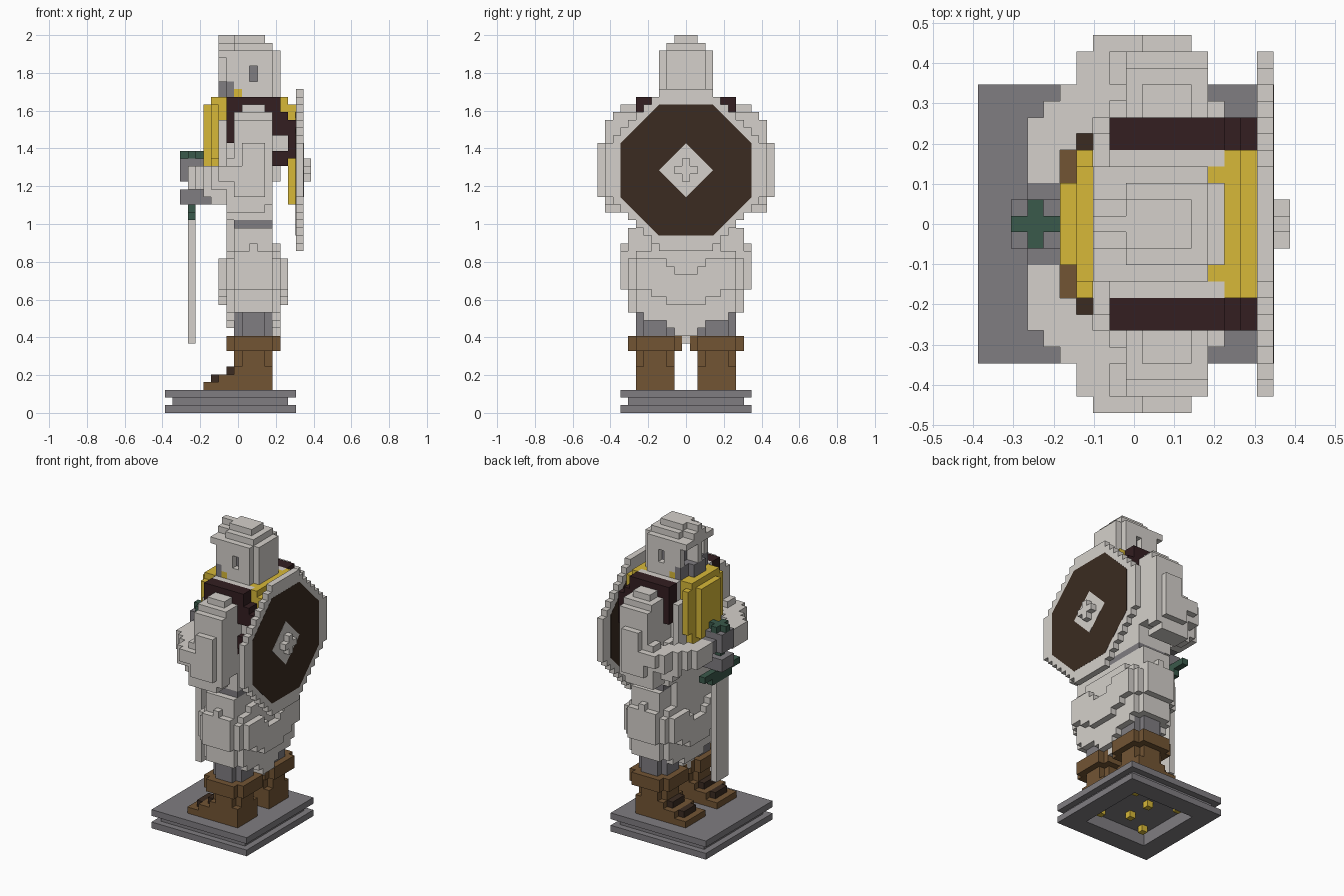
import bpy, bmesh
from itertools import product

if "Cube" in bpy.data.objects:
    bpy.data.objects.remove(bpy.data.objects["Cube"], do_unlink=True)

UNIT = 2 / 49          # edge of one block
taken = set()          # cells already owned by a part


def material(name, rgb):
    m = bpy.data.materials.new(name)
    m.use_nodes = True
    m.diffuse_color = (*rgb, 1)
    m.node_tree.nodes["Principled BSDF"].inputs["Base Color"].default_value = (*rgb, 1)
    return m


cloth = material("pale grey", (.66, .63, .595))
grey = material("mid grey", (.215, .205, .22))
gold = material("gold", (.68, .48, .04))
green = material("dark green", (.042, .10, .07))
wood = material("dark wood", (.043, .024, .015))
maroon = material("maroon", (.033, .013, .015))
leather = material("brown leather", (.17, .09, .034))


def add_mesh(name, mat, bm):
    mesh = bpy.data.meshes.new(name)
    bm.to_mesh(mesh)
    bm.free()
    mesh.materials.append(mat)
    bpy.context.collection.objects.link(bpy.data.objects.new(name, mesh))


def cells_of(boxes):
    """Cells of boxes (x0, x1, y0, y1, z0, z1), mirrored over y."""
    out = set()
    for x0, x1, y0, y1, z0, z1 in boxes:
        for x, y, z in product(range(x0, x1), range(y0, y1), range(z0, z1)):
            out |= {(x, y, z), (x, -y, z)}
    return out


def build(name, mat, cells):
    """Skin a set of cells that no earlier part owns."""
    cells = cells - taken
    taken.update(cells)
    bm = bmesh.new()
    verts = {}

    def corner(p):
        if p not in verts:
            verts[p] = bm.verts.new(((p[0] - 9.5) * UNIT, (p[1] - .5) * UNIT, p[2] * UNIT))
        return verts[p]

    for c in sorted(cells):
        for axis, side in product(range(3), (0, 1)):
            near = list(c)
            near[axis] += 2 * side - 1
            if tuple(near) in cells:
                continue
            loop = []
            for a, b in ((0, 0), (1, 0), (1, 1), (0, 1)):
                p = list(c)
                p[axis] += side
                p[(axis + 1) % 3] += a
                p[(axis + 2) % 3] += b
                loop.append(corner(tuple(p)))
            bm.faces.new(loop if side else loop[::-1])
    add_mesh(name, mat, bm)


def part(name, mat, *boxes, cut=()):
    build(name, mat, cells_of(boxes) - cells_of(cut))


def shield_inlay(name, mat, outline, lift):
    """Straight-edged panel showing just proud of both shield faces."""
    bm = bmesh.new()
    x0, x1 = 7.5 * UNIT - lift, 8.5 * UNIT + lift
    rings = [[bm.verts.new((x, y * UNIT, (z + 31.5) * UNIT)) for y, z in outline]
             for x in (x0, x1)]
    bm.faces.new(rings[0][::-1])
    bm.faces.new(rings[1])
    for i in range(len(outline)):
        bm.faces.new((rings[0][i - 1], rings[0][i], rings[1][i], rings[1][i - 1]))
    add_mesh(name, mat, bm)


# Plinth with a recess underneath
part("plinth", grey, (0, 17, 0, 9, 0, 1), (1, 16, 0, 8, 1, 2), (0, 17, 0, 9, 2, 3),
     cut=[(3, 14, 0, 6, 0, 2)])
part("plinth_studs", gold, (4, 5, 4, 5, 1, 2), (8, 9, 2, 3, 1, 2), (12, 13, 4, 5, 1, 2))

# Boots and legs
part("boot_laces", wood, (6, 7, 3, 6, 4, 5), (8, 9, 3, 6, 5, 6))
part("boots", leather, (5, 14, 2, 7, 3, 4), (7, 14, 2, 7, 4, 5), (9, 14, 2, 7, 5, 6),
     (9, 14, 3, 6, 6, 8), (10, 13, 2, 7, 6, 8), (8, 15, 2, 7, 8, 10), (9, 14, 1, 8, 8, 10))
part("legs", grey, (9, 14, 3, 6, 10, 14), (10, 13, 2, 7, 10, 14))

# Belt and skirt, its bands sagging towards the middle
part("belt", grey, (9, 14, 0, 7, 24, 25))
part("skirt", cloth, (8, 14, 0, 5, 20, 25), (9, 14, 0, 8, 20, 24), (8, 15, 0, 5, 20, 22),
     (8, 15, 0, 7, 13, 21), (9, 14, 0, 9, 16, 21), (9, 14, 0, 8, 13, 16),
     (7, 16, 0, 2, 14, 18), (7, 16, 2, 3, 14, 19), (7, 16, 3, 5, 15, 20), (7, 16, 5, 7, 16, 20),
     (8, 15, 7, 8, 16, 20), (11, 12, 0, 9, 21, 22),
     (8, 9, 0, 6, 12, 13), (14, 15, 0, 6, 12, 13),
     (8, 15, 0, 3, 11, 13), (9, 15, 0, 2, 10, 11), (9, 14, 0, 1, 9, 10))

# Shoulder straps, passing behind the arms
part("shoulder_straps", maroon, (8, 15, 5, 7, 39, 41), (8, 9, 5, 7, 35, 39),
     (14, 15, 5, 7, 36, 40), (15, 16, 5, 7, 36, 39), (16, 17, 5, 7, 33, 38),
     (14, 16, 5, 7, 32, 34), (13, 14, 5, 7, 31, 34))

# Gold breastplate, back plate and collar
part("breastplate", gold, (6, 7, 0, 5, 33, 40), (6, 7, 0, 4, 31, 41), (6, 7, 0, 2, 28, 31),
     (5, 6, 0, 3, 32, 40), (5, 6, 0, 2, 30, 32))
part("back_plate", gold, (15, 17, 0, 5, 34, 40), (16, 17, 0, 4, 27, 34), (15, 16, 0, 5, 40, 41))
part("collar", gold, (7, 8, 0, 4, 38, 41), (8, 9, 0, 4, 40, 41), (14, 15, 0, 4, 40, 41),
     (9, 10, 0, 4, 41, 42))

# Torso
part("torso", cloth, (8, 14, 0, 7, 25, 32), (8, 15, 0, 5, 30, 41), (7, 8, 0, 6, 30, 38),
     (9, 14, 0, 7, 32, 40), (14, 16, 0, 6, 34, 36))

# Arms, swept forward and up to the sword
part("arms", cloth, (10, 13, 7, 9, 39, 40), (9, 14, 7, 10, 28, 39), (9, 14, 10, 11, 27, 38),
     (10, 13, 11, 12, 28, 35), (9, 13, 11, 12, 28, 32), (7, 10, 11, 12, 30, 32),
     (8, 14, 9, 11, 27, 33), (6, 8, 9, 11, 29, 32), (8, 13, 8, 11, 26, 27),
     (5, 9, 8, 9, 28, 32), (6, 9, 7, 9, 27, 29), (4, 8, 7, 8, 29, 32),
     (3, 7, 6, 7, 29, 32), (3, 6, 5, 6, 29, 32), (3, 5, 3, 5, 29, 32))

# Sword held point down, with gloved hands
part("sword_pommel", green, (3, 4, 0, 2, 33, 34), (2, 5, 0, 1, 33, 34))
part("gloves", grey, (2, 5, 0, 2, 30, 33), (3, 5, 0, 3, 30, 32), (2, 6, 0, 2, 27, 29))
part("sword_guard", green, (3, 4, 0, 3, 25, 26), (3, 4, 0, 5, 26, 27), (3, 4, 0, 1, 29, 30))
part("sword_blade", cloth, (3, 4, 0, 2, 9, 25))

# Head: face, then helmet with side slits, brim and nose guard
part("face", grey, (7, 9, 0, 2, 41, 43), (8, 9, 0, 4, 41, 43), (9, 10, 0, 3, 43, 46),
     (11, 12, 2, 3, 43, 45))
part("helmet", cloth, (7, 9, 0, 1, 48, 49), (9, 13, 0, 2, 48, 49),
     (7, 9, 0, 2, 47, 48), (9, 14, 0, 3, 47, 48), (7, 9, 0, 4, 46, 47),
     (8, 14, 0, 4, 44, 47), (9, 14, 0, 4, 41, 44), (14, 15, 0, 3, 41, 47),
     (8, 9, 0, 4, 43, 44), (7, 8, 0, 1, 43, 46),
     cut=[(11, 12, 3, 4, 43, 45), (8, 9, 1, 3, 43, 46)])

# Shield on the back: stepped octagon, straight-edged field, diamond and boss
span = range(-10, 11)
build("shield_rim", cloth, {(17, y, z + 31) for y, z in product(span, span)
                            if abs(y) + abs(z) <= 13})
long, short = 8.5, 3.5
shield_inlay("shield_field", wood,
             [(long, -short), (long, short), (short, long), (-short, long),
              (-long, short), (-long, -short), (-short, -long), (short, -long)], .0008)
shield_inlay("shield_diamond", cloth,
             [(short, 0), (0, short), (-short, 0), (0, -short)], .0016)
part("shield_boss", cloth, (18, 19, 0, 2, 31, 32), (18, 19, 0, 1, 30, 33))
